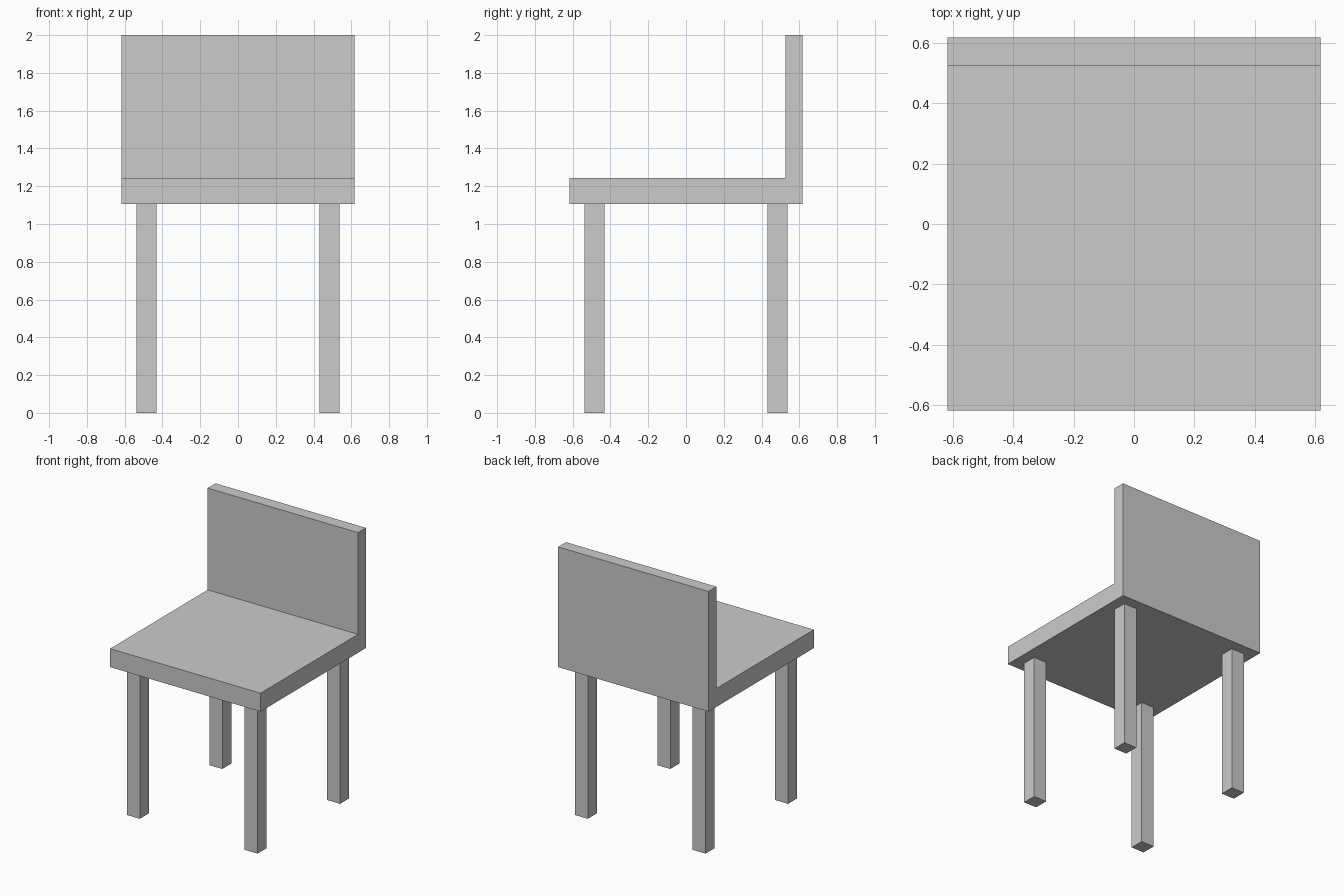
import bpy, bmesh

if "Cube" in bpy.data.objects:
    bpy.data.objects.remove(bpy.data.objects["Cube"])

HALF = 0.618        # half width and half depth of the seat
SEAT_Z = 1.107      # underside of the seat
SEAT_TOP = 1.244
BACK_Y = 0.526      # front face of the backrest
LEG_POS, LEG_SIZE = 0.484, 0.107


def make_object(name, bm):
    bmesh.ops.recalc_face_normals(bm, faces=bm.faces)
    mesh = bpy.data.meshes.new(name)
    bm.to_mesh(mesh)
    bm.free()
    obj = bpy.data.objects.new(name, mesh)
    bpy.context.collection.objects.link(obj)
    return obj


# Seat and backrest: one L-shaped side profile extruded across the width
profile = [(-HALF, SEAT_Z), (HALF, SEAT_Z), (HALF, 2.0),
           (BACK_Y, 2.0), (BACK_Y, SEAT_TOP), (-HALF, SEAT_TOP)]
bm = bmesh.new()
side = bm.faces.new([bm.verts.new((-HALF, y, z)) for y, z in profile])
ext = bmesh.ops.extrude_face_region(bm, geom=[side])
verts = [g for g in ext["geom"] if isinstance(g, bmesh.types.BMVert)]
bmesh.ops.translate(bm, verts=verts, vec=(2 * HALF, 0, 0))
make_object("seat_and_backrest", bm)

# Four square legs
for y_name, sy in (("front", -1), ("back", 1)):
    for x_name, sx in (("left", -1), ("right", 1)):
        bm = bmesh.new()
        bmesh.ops.create_cube(bm, size=1)
        bmesh.ops.scale(bm, verts=bm.verts, vec=(LEG_SIZE, LEG_SIZE, SEAT_Z))
        leg = make_object(f"{y_name}_{x_name}_leg", bm)
        leg.location = (sx * LEG_POS, sy * LEG_POS, SEAT_Z / 2)
